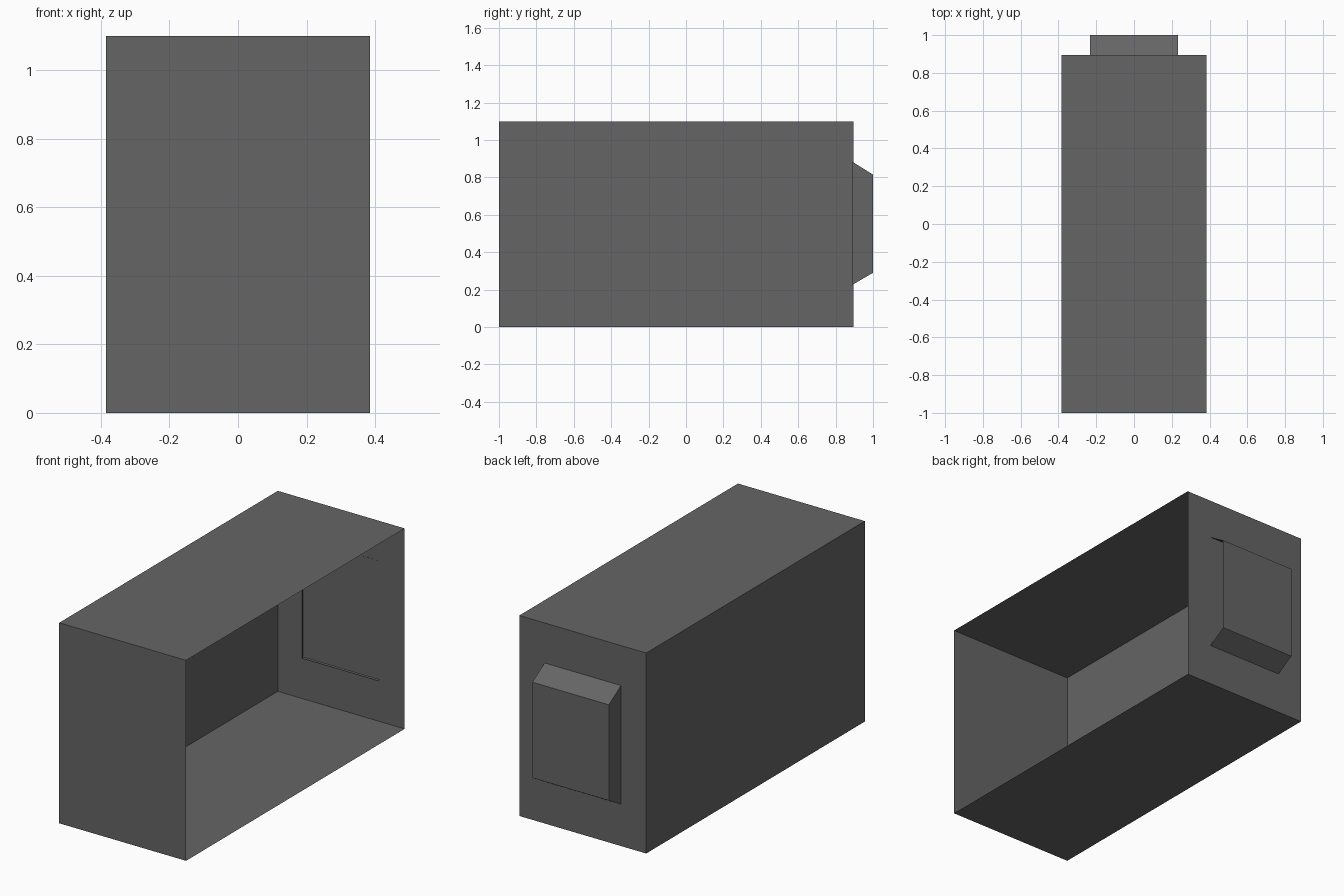
import bpy
import bmesh

cube = bpy.data.objects.get("Cube")
if cube:
    bpy.data.objects.remove(cube, do_unlink=True)

# One grey for the whole model
grey = bpy.data.materials.new("dark grey")
grey.use_nodes = True
colour = (0.13, 0.13, 0.13, 1)
grey.diffuse_color = colour
grey.node_tree.nodes["Principled BSDF"].inputs["Base Color"].default_value = colour


def open_shell(name, profile, half_width, closed):
    """Sweep a y-z profile along x: capped at -x, left open at +x."""
    bm = bmesh.new()
    inner = [bm.verts.new((-half_width, y, z)) for y, z in profile]
    outer = [bm.verts.new((half_width, y, z)) for y, z in profile]
    bm.faces.new(inner[::-1])
    count = len(profile)
    for i in range(count if closed else count - 1):
        j = (i + 1) % count
        bm.faces.new((inner[i], inner[j], outer[j], outer[i]))
    mesh = bpy.data.meshes.new(name)
    bm.to_mesh(mesh)
    bm.free()
    mesh.materials.append(grey)
    obj = bpy.data.objects.new(name, mesh)
    bpy.context.collection.objects.link(obj)
    return obj


# Thin-walled case, open on its +x side
open_shell("case", [(-1, 0), (0.895, 0), (0.895, 1.1), (-1, 1.1)], 0.385, True)

# Tapered hood on the back, its rim poking slightly through the wall
open_shell("back_hood", [(0.888, 0.225), (1, 0.29), (1, 0.815), (0.888, 0.885)], 0.232, False)
